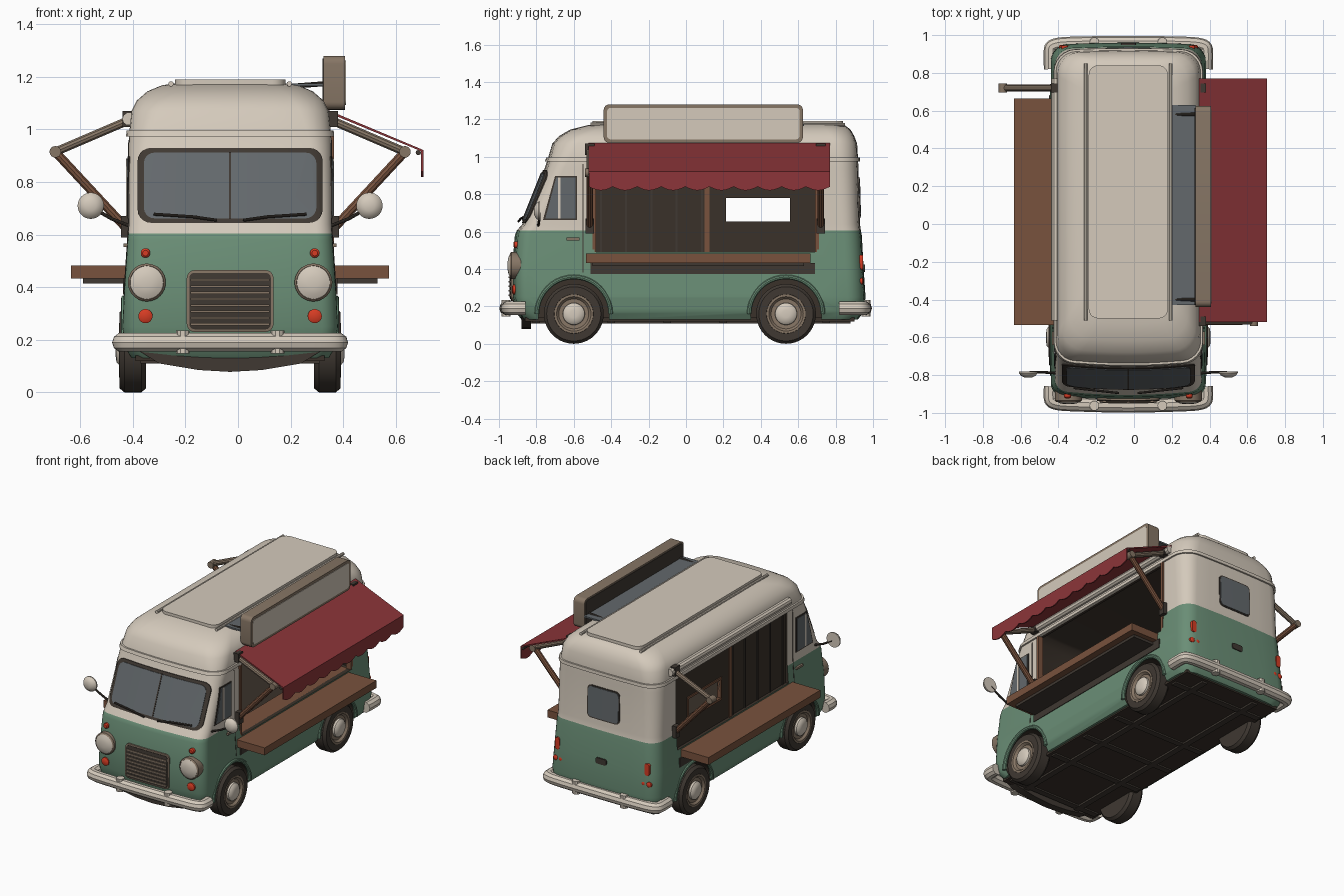
import bpy, bmesh, math
from mathutils import Vector

if "Cube" in bpy.data.objects:
    bpy.data.objects.remove(bpy.data.objects["Cube"])

def mat(name, r, g, b):
    m = bpy.data.materials.new(name)
    m.diffuse_color = (r, g, b, 1)
    m.use_nodes = True
    m.node_tree.nodes["Principled BSDF"].inputs["Base Color"].default_value = m.diffuse_color
    return m

GREEN = mat("green paint", .145, .272, .182)
CREAM = mat("cream paint", .66, .59, .50)
DARK = mat("dark interior", .042, .031, .023)
RUBBER = mat("rubber", .05, .04, .032)
WOOD = mat("brown wood", .19, .085, .047)
RED = mat("red fabric", .262, .036, .041)
GLASS = mat("grey glass", .125, .14, .15)
LAMP = mat("red lamp", .68, .045, .017)
TAN = mat("tan metal", .24, .18, .13)
BODY_MATS = [GREEN, CREAM, DARK]

def make(name, verts, faces, mats, idx=0):
    me = bpy.data.meshes.new(name)
    me.from_pydata([tuple(v) for v in verts], [], faces)
    bm = bmesh.new()
    bm.from_mesh(me)
    bmesh.ops.recalc_face_normals(bm, faces=bm.faces)
    for f in bm.faces:
        f.material_index = idx
    bm.to_mesh(me)
    bm.free()
    for m in (mats if isinstance(mats, list) else [mats]):
        me.materials.append(m)
    ob = bpy.data.objects.new(name, me)
    bpy.context.collection.objects.link(ob)
    return ob

def prism(name, polys, axis, a, b, mats, idx=0):
    """extrude 2D outlines along an axis"""
    vs, fs = [], []
    for pts in polys:
        n, o = len(pts), len(vs)
        for t in (a, b):
            vs += [((t, u, v), (u, t, v), (u, v, t))[axis] for u, v in pts]
        fs += [tuple(range(o, o + n)), tuple(range(o + n, o + 2 * n))]
        fs += [(o + i, o + (i + 1) % n, o + n + (i + 1) % n, o + n + i) for i in range(n)]
    return make(name, vs, fs, mats, idx)

def rrect(u0, u1, v0, v1, r=0.0):
    if r == 0:
        return [(u0, v0), (u1, v0), (u1, v1), (u0, v1)]
    out = []
    for cu, cv, a0 in ((u1 - r, v0 + r, -90), (u1 - r, v1 - r, 0), (u0 + r, v1 - r, 90), (u0 + r, v0 + r, 180)):
        for k in range(6):
            a = math.radians(a0 + 18 * k)
            out.append((cu + r * math.cos(a), cv + r * math.sin(a)))
    return out

def box(name, x0, x1, y0, y1, z0, z1, m, idx=0):
    return prism(name, [rrect(x0, x1, y0, y1)], 2, z0, z1, m, idx)

def lathe(name, prof, loc, direction, m, n=32):
    """revolve (radius, height) points around a direction"""
    q = Vector(direction).to_track_quat('Z', 'Y')
    vs, fs = [], []
    for r, h in prof:
        vs += [q @ Vector((r * math.cos(2 * math.pi * i / n), r * math.sin(2 * math.pi * i / n), h)) + Vector(loc) for i in range(n)]
    for k in range(len(prof) - 1):
        fs += [(k * n + i, k * n + (i + 1) % n, (k + 1) * n + (i + 1) % n, (k + 1) * n + i) for i in range(n)]
    fs += [tuple(range(n)), tuple(range(len(vs) - n, len(vs)))]
    return make(name, vs, fs, m)

def tube(name, pts, r, m, smooth=False):
    cu = bpy.data.curves.new(name, 'CURVE')
    cu.dimensions = '3D'
    sp = cu.splines.new('NURBS' if smooth else 'POLY')
    sp.points.add(len(pts) - 1)
    for p, c in zip(sp.points, pts):
        p.co = (*c, 1)
    if smooth:
        sp.order_u, sp.use_endpoint_u, sp.resolution_u = 3, True, 6
    cu.bevel_depth, cu.bevel_resolution, cu.use_fill_caps = r, 3, True
    tmp = bpy.data.objects.new(name, cu)
    bpy.context.collection.objects.link(tmp)
    me = bpy.data.meshes.new_from_object(tmp.evaluated_get(bpy.context.evaluated_depsgraph_get()))
    bpy.data.objects.remove(tmp)
    me.materials.clear()
    me.materials.append(m)
    ob = bpy.data.objects.new(name, me)
    bpy.context.collection.objects.link(ob)
    return ob

def boolean(ob, cutter, op='DIFFERENCE'):
    md = ob.modifiers.new("cut", 'BOOLEAN')
    md.operation, md.object, md.solver = op, cutter, 'EXACT'
    me = bpy.data.meshes.new_from_object(ob.evaluated_get(bpy.context.evaluated_depsgraph_get()))
    ob.modifiers.clear()
    ob.data = me
    bpy.data.objects.remove(cutter)

# body levels: z, front y, rear y, half width
LEVELS = [(.13, -.88, .92, .375), (.17, -.91, .95, .40), (.25, -.93, .96, .41), (.40, -.93, .95, .402),
          (.58, -.915, .94, .39), (.605, -.905, .935, .388), (.64, -.875, .93, .386), (.94, -.755, .922, .386),
          (.985, -.74, .92, .384), (1.07, -.715, .915, .375), (1.11, -.68, .90, .355), (1.145, -.62, .88, .315),
          (1.168, -.53, .85, .26), (1.18, -.42, .80, .18)]

def ring(z, out):
    p = LEVELS[0] if z <= LEVELS[0][0] else LEVELS[-1]
    for a, b in zip(LEVELS, LEVELS[1:]):
        if a[0] <= z <= b[0]:
            t = (z - a[0]) / (b[0] - a[0])
            p = [u + (v - u) * t for u, v in zip(a, b)]
    yf, yr, hw = p[1] - out, p[2] + out, p[3] + out
    top = min(max((z - .85) / .25, 0), 1)
    pts = []
    for sx, sy, a0 in ((1, -1, -90), (1, 1, 0), (-1, 1, 90), (-1, -1, 180)):
        r = (.06 if sy < 0 else .085) * (1 - top) + .115 * top + out
        bow = .024 if sy < 0 else .012
        for k in range(7):
            a = math.radians(a0 + 15 * k)
            x = sx * (hw - r) + r * math.cos(a)
            y = (yf + r if sy < 0 else yr - r) + r * math.sin(a)
            pts.append((x, y - sy * bow * (x / hw) ** 2, z))
        if sx == sy:
            for k in range(1, 6):
                x = sx * (hw - r) * (1 - k / 3)
                pts.append((x, (yr if sy > 0 else yf) - sy * bow * (x / hw) ** 2, z))
    return pts

def loft(name, out, z0, z1, mats, idx=0):
    zs = [z0] + [l[0] for l in LEVELS if z0 + .001 < l[0] < z1 - .001] + [z1]
    vs = [p for z in zs for p in ring(z, out)]
    n = len(vs) // len(zs)
    fs = [(k * n + i, k * n + (i + 1) % n, (k + 1) * n + (i + 1) % n, (k + 1) * n + i) for k in range(len(zs) - 1) for i in range(n)]
    return make(name, vs, fs + [tuple(range(n)), tuple(range(len(vs) - n, len(vs)))], mats, idx)

def plate(name, out, m, polys=None, axis=1, a=0, b=0, z0=.13, z1=1.18):
    """thin plate that follows the body surface inside an outline"""
    ob = loft(name, out, z0, z1, m)
    if polys:
        boolean(ob, prism("cutter", polys, axis, a, b, m), 'INTERSECT')
    boolean(ob, loft("cutter", out - .02, z0 - .01, z1 + .01, m))
    return ob

# body shell, hollow kitchen, service hatches, wheel arches
body = loft("body", 0, .13, 1.18, BODY_MATS)
for f in body.data.polygons:
    f.material_index = 0 if f.center.z < .604 else 1
boolean(body, loft("cutter", -.03, .38, 1.12, BODY_MATS, 2))
boolean(body, box("cutter", -.6, .6, -.49, .70, .49, .975, BODY_MATS, 2))
WHEELS = (-.60, .535)
for s in (-1, 1):
    for wy in WHEELS:
        c = [(wy + .19 * math.cos(i * math.pi / 20), .16 + .19 * math.sin(i * math.pi / 20)) for i in range(40)]
        boolean(body, prism("cutter", [c], 0, s * .26, s * .6, BODY_MATS, 2))

# gutter and windows
plate("roof_gutter", .011, CREAM, z0=.974, z1=.996)
plate("windshield_frame", .005, RUBBER, [rrect(-.352, .352, .645, .93, .05)], 1, -1.1, -.5)
plate("windshield", .008, GLASS, [rrect(-.328, .328, .662, .912, .04)], 1, -1.1, -.5)
plate("windshield_divider", .011, RUBBER, [rrect(-.004, .004, .66, .915)], 1, -1.1, -.5)
plate("rear_window_frame", .004, RUBBER, [rrect(-.122, .122, .672, .892, .03)], 1, .5, 1.1)
plate("rear_window", .007, GLASS, [rrect(-.114, .114, .68, .884, .025)], 1, .5, 1.1)
plate("door_window_frames", .004, RUBBER, [[(-.765, .662), (-.583, .662), (-.583, .898), (-.70, .898)]], 0, -.6, .6)
plate("door_windows", .007, GLASS, [[(-.752, .67), (-.59, .67), (-.59, .89), (-.694, .89)]], 0, -.6, .6)
plate("window_posts", .010, CREAM, [rrect(-.685, -.67, .67, .89)], 0, -.6, .6)
plate("door_seams", .002, RUBBER, [rrect(-.553, -.549, .38, .96)], 0, -.6, .6)
# grille
plate("grille_frame", .010, TAN, [rrect(-.165, .165, .23, .465, .03)], 1, -1.1, -.5)
plate("grille_back", .013, RUBBER, [rrect(-.155, .155, .24, .455, .02)], 1, -1.1, -.5)
plate("grille_slats", .019, TAN, [rrect(-.15, .15, .255 + i * .024, .263 + i * .024) for i in range(8)], 1, -1.1, -.5)

# left hatch shutter with a window hole, and its doors
shutter = box("left_shutter", -.375, -.355, -.5, .71, .48, .985, DARK)
boolean(shutter, box("cutter", -.5, -.2, .215, .555, .655, .78, DARK))
for i in range(5):
    box("shutter_slat", -.381, -.35, -.46 + i * .135, -.45 + i * .135, .49, .97, RUBBER)
box("shutter_post", -.384, -.352, .10, .125, .49, .97, WOOD)
for z in (.64, .78):
    box("shutter_window_trim", -.382, -.356, .2, .57, z, z + .015, WOOD)
for y in (.2, .555):
    box("shutter_window_trim", -.382, -.356, y, y + .015, .655, .78, WOOD)
# right hatch frame
for y in (-.50, .69):
    box("hatch_frame", .36, .395, y, y + .02, .483, .98, WOOD)
box("inner_worktop", .24, .37, -.49, .70, .475, .49, WOOD)

for s in (-1, 1):
    def sbox(name, x0, x1, *r):
        return box(name, min(s * x0, s * x1), max(s * x0, s * x1), *r)
    # counters
    sbox("counter", .37, .605, -.535, .665, .433, .483, WOOD)
    sbox("counter_support", .38, .56, -.50, .63, .415, .433, RUBBER)
    sbox("counter_hinge_panel", .37, .408, -.51, .69, .372, .433, RUBBER)
    # awning rollers and folding arms
    tube("awning_roller", [(s * .385, -.51, 1.04), (s * .385, .77, 1.04)], .025, CREAM)
    for y in ((-.515, .72) if s > 0 else (.72,)):
        e = (s * .665, y, .915)
        tube("upper_arm", [(s * .385, y, 1.035), e], .017, TAN)
        tube("lower_arm", [e, (s * .40, y, .63)], .018, WOOD)
        lathe("arm_elbow", [(.022, -.025), (.022, .025)], e, (0, 1, 0), TAN, 16)
        sbox("arm_bracket", .375, .415, y - .022, y + .022, .59, .67, RUBBER)
        sbox("arm_mount", .37, .41, y - .025, y + .025, 1.01, 1.07, RUBBER)
    # mirrors
    lathe("mirror", [(.02, -.022), (.04, -.012), (.05, .002), (.05, .01)], (s * .53, -.79, .71), (0, 1, 0), CREAM)
    tube("mirror_arm", [(s * .375, -.79, .63), (s * .45, -.785, .66), (s * .52, -.785, .70)], .007, RUBBER)
    # lamps
    lathe("headlight_rim", [(.072, -.03), (.072, .022), (.064, .03), (.06, .025)], (s * .317, -.912, .418), (0, -1, 0), TAN)
    lathe("headlight", [(.066, 0), (.066, .027), (.045, .037), (.02, .042)], (s * .317, -.912, .418), (0, -1, 0), CREAM)
    for z, r, y in ((.53, .018, -.905), (.29, .027, -.912)):
        lathe("front_indicator", [(r, -.02), (r, .012), (r * .6, .018)], (s * .322, y, z), (0, -1, 0), LAMP, 20)
    prism("tail_light", [rrect(s * .337 - .017, s * .337 + .017, .395, .475, .015)], 1, .90, .945, LAMP)
    for dx in (-.02, .02):
        lathe("rear_indicator", [(.018, -.03), (.018, .005), (.01, .01)], (s * .33 + dx, .938, .335), (0, 1, 0), LAMP, 16)
    # wipers and door handles
    tube("wiper", [(s * .05, -.895, .655), (s * .14, -.885, .668), (s * .29, -.868, .678)], .006, RUBBER)
    sbox("door_handle", .385, .405, -.64, -.57, .553, .567, TAN)
    # wheels and arch lips
    for wy in WHEELS:
        lathe("tire", [(.1, -.05), (.145, -.05), (.16, -.032), (.16, .032), (.145, .05), (.105, .05), (.1, .035)], (s * .37, wy, .16), (s, 0, 0), RUBBER, 40)
        lathe("wheel_rim", [(.106, .03), (.104, .052), (.092, .052), (.08, .038), (.07, .037)], (s * .37, wy, .16), (s, 0, 0), TAN, 40)
        lathe("hubcap", [(.06, .03), (.058, .05), (.045, .062), (.02, .066)], (s * .37, wy, .16), (s, 0, 0), CREAM)
        tube("arch_lip", [(s * .402, wy + .197 * math.cos(a * math.pi / 20), .16 + .197 * math.sin(a * math.pi / 20)) for a in range(21)], .013, GREEN)
    # roof rails, chassis rails
    tube("roof_rail", [(s * .225, -.51, 1.174), (s * .225, .85, 1.172)], .01, CREAM)
    sbox("chassis_rail", .18, .22, -.85, .88, .108, .13, RUBBER)

# right awning with scalloped valance
prism("awning", [[(.375, 1.073), (.735, .922), (.735, .914), (.375, 1.063)]], 1, -.52, .77, RED)
edge = [(.77, .92), (-.52, .92)]
for i in range(10):
    for k in range(7):
        edge.append((-.52 + .129 * (i + k / 6.0) + (.001 if k == 0 else 0), .84 - .02 * math.sin(k * math.pi / 6)))
prism("awning_valance", [edge], 0, .727, .735, RED)
tube("awning_front_bar", [(.716, -.52, .912), (.716, .77, .912)], .01, RUBBER)

# sign box on the roof
prism("sign_frame", [rrect(-.44, .625, 1.075, 1.28, .03)], 0, .355, .437, TAN)
prism("sign_face", [rrect(-.422, .607, 1.093, 1.262, .02)], 0, .43, .440, CREAM)
prism("sign_back", [rrect(-.43, .615, 1.085, 1.27, .025)], 0, .351, .36, RUBBER)
box("sign_shelf", .235, .355, -.43, .63, 1.165, 1.175, GLASS)
for y in (-.40, .58):
    tube("sign_strut", [(.24, y, 1.165), (.37, y, 1.175)], .01, RUBBER)

# raised roof panel
prism("roof_panel", [rrect(-.21, .21, -.50, .84, .05)], 2, 1.15, 1.19, CREAM)

# bumpers with overriders
for s, tip, end in ((-1, .963, .86), (1, .958, .82)):
    half = [(.41, end), (.414, .91), (.405, .95), (.25, .957)]
    path = [(-x, s * y, .19) for x, y in half] + [(0, s * tip, .19)] + [(x, s * y, .19) for x, y in reversed(half)]
    tube("bumper", path, .037, CREAM, True)
    for x in (-.18, .18):
        tube("bumper_overrider", [(x, s * .962, .147), (x, s * .962, .235)], .026, CREAM)
prism("rear_plate", [rrect(-.04, .04, .385, .425, .012)], 1, .93, .957, RUBBER)

# underbody
box("underbody", -.36, .36, -.86, .90, .12, .14, DARK)
for y in (-.8, -.4, -.1, .2, .75):
    box("chassis_crossbar", -.34, .34, y - .02, y + .02, .11, .13, RUBBER)
for y in WHEELS:
    tube("axle", [(-.36, y, .15), (.36, y, .15)], .03, RUBBER)
prism("front_apron", [[(-.35, .16), (-.27, .11), (-.12, .085), (0, .078), (.12, .085), (.27, .11), (.35, .16)]], 1, -.88, -.83, RUBBER)

# place on centre and shade
for ob in bpy.context.scene.objects:
    ob.location.x -= .03
    ob.select_set(True)
    bpy.context.view_layer.objects.active = ob
bpy.ops.object.shade_smooth_by_angle(angle=math.radians(35))
